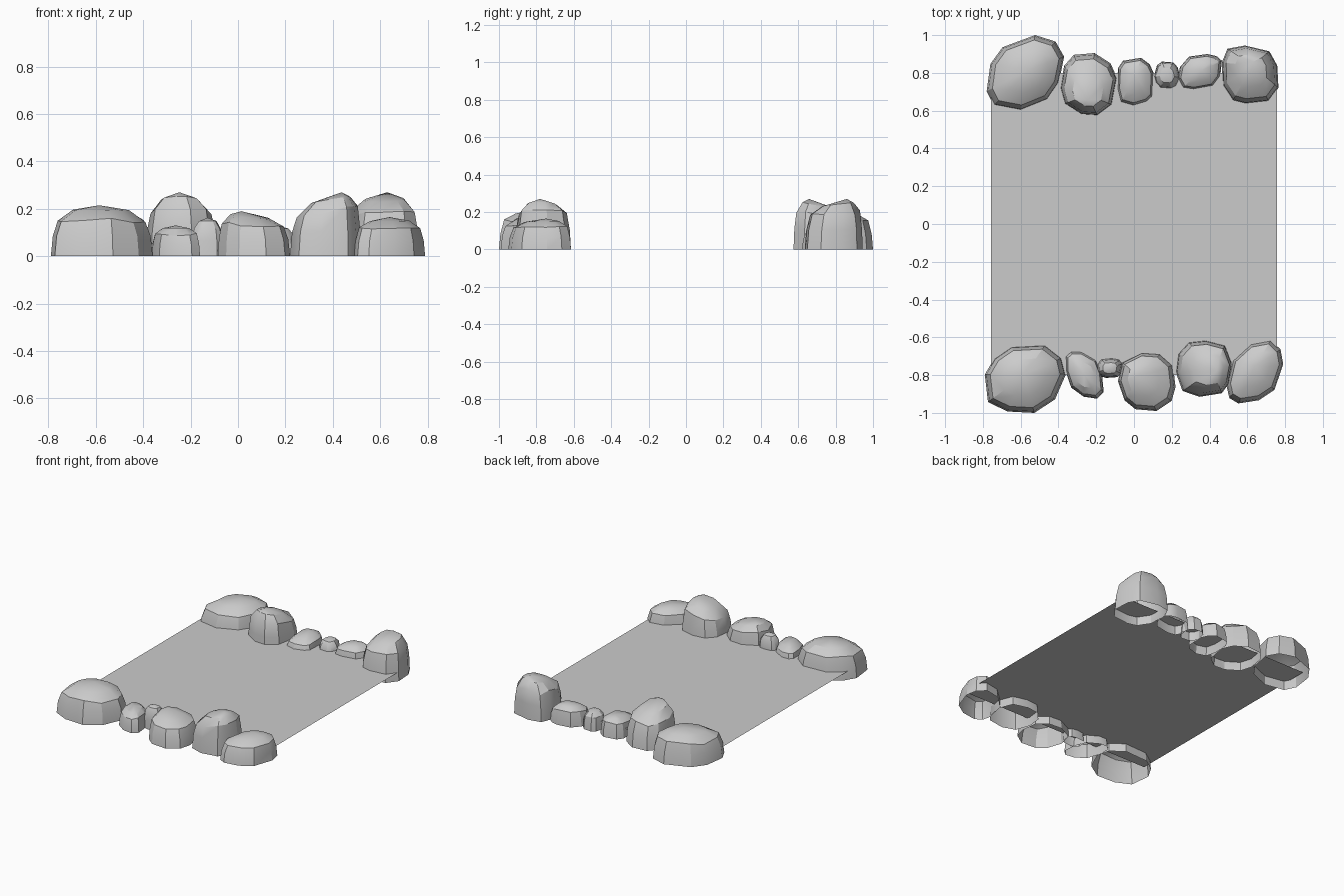
import bpy, bmesh, random
from math import sin, cos, tau, copysign

if "Cube" in bpy.data.objects:
    bpy.data.objects.remove(bpy.data.objects["Cube"])

random.seed(4)
SIDES = 10
SHEET_Z = 0.06
# (scale of the outline, share of the height) from the ground up to the crown
RINGS = [(1.0, 0.0), (0.96, 0.40), (0.86, 0.72), (0.55, 0.91)]


def add_object(name, bm):
    mesh = bpy.data.meshes.new(name)
    bm.to_mesh(mesh)
    bm.free()
    ob = bpy.data.objects.new(name, mesh)
    bpy.context.collection.objects.link(ob)
    return ob


def rock(name, x0, x1, y0, y1, h, skew=0.0, pu=0.0, pv=0.0, tilt=0.18, box=0.85):
    """Open-bottomed boulder filling the box; pu, pv place its peak (-1..1)."""
    # faceted, slightly irregular outline fitted to the unit square
    pts = []
    off = random.uniform(0, 0.6)
    for i in range(SIDES):
        t = off + tau * (i + random.uniform(-0.18, 0.18)) / SIDES
        c, s = cos(t), sin(t + skew)
        r = random.uniform(0.96, 1.04)
        pts.append((copysign(abs(c) ** box, c) * r, copysign(abs(s) ** box, s) * r))
    us, vs = [p[0] for p in pts], [p[1] for p in pts]
    pts = [(2 * (u - min(us)) / (max(us) - min(us)) - 1,
            2 * (v - min(vs)) / (max(vs) - min(vs)) - 1) for u, v in pts]
    cx, cy, rx, ry = (x0 + x1) / 2, (y0 + y1) / 2, (x1 - x0) / 2, (y1 - y0) / 2

    bm = bmesh.new()
    rows = []
    for k, (s, f) in enumerate(RINGS):
        row = []
        for u, v in pts:
            a, b = u * s + pu * (1 - s) * 0.7, v * s + pv * (1 - s) * 0.7
            # crown leans towards the peak
            lean = 1 + tilt * f * (a * pu + b * pv - pu * pu - pv * pv)
            z = h * f * lean
            if k == 2:
                z *= random.uniform(0.92, 1.06)
            row.append(bm.verts.new((cx + a * rx, cy + b * ry, min(z, h))))
        rows.append(row)
    for low, up in zip(rows, rows[1:]):
        for i in range(SIDES):
            j = (i + 1) % SIDES
            bm.faces.new((low[i], low[j], up[j], up[i]))
    peak = bm.verts.new((cx + pu * rx, cy + pv * ry, h))
    for i in range(SIDES):
        bm.faces.new((rows[-1][i], rows[-1][(i + 1) % SIDES], peak))
    return add_object(name, bm)


# Flat sheet between the two rows, held a little above the rock bases
bm = bmesh.new()
bm.faces.new([bm.verts.new((x, y, SHEET_Z)) for x, y in
              ((-0.757, -0.8), (0.757, -0.8), (0.757, 0.8), (-0.757, 0.8))])
add_object("ground_sheet", bm)

# Back row of boulders, left to right
back = [
    rock("back_rock_1", -0.78, -0.37, 0.60, 1.00, 0.205, 0.35, 0.1, 0.1),
    rock("back_rock_2", -0.39, -0.09, 0.575, 0.905, 0.27, 0.0, -0.05, -0.5, 0.3),
    rock("back_rock_3", -0.09, 0.105, 0.62, 0.88, 0.135, 0.0, 0.0, 0.3, 0.18, 0.65),
    rock("back_rock_4", 0.105, 0.245, 0.715, 0.86, 0.128),
    rock("back_rock_5", 0.23, 0.465, 0.71, 0.90, 0.135, 0.25, 0.1, 0.1, 0.18, 0.7),
    rock("back_rock_6", 0.465, 0.765, 0.635, 0.945, 0.27, -0.1, 0.1, 0.45),
]
# Front row of boulders, left to right
front = [
    rock("front_rock_1", -0.79, -0.36, -1.00, -0.64, 0.215, 0.12, -0.05, 0.15),
    rock("front_rock_2", -0.365, -0.16, -0.925, -0.67, 0.13, -0.45, 0.0, 0.0),
    rock("front_rock_3", -0.195, -0.06, -0.815, -0.71, 0.163, box=0.7),
    rock("front_rock_4", -0.085, 0.22, -0.99, -0.68, 0.19, 0.0, -0.35, 0.2, 0.3),
    rock("front_rock_5", 0.22, 0.52, -0.915, -0.615, 0.27, 0.0, 0.45, -0.1, 0.25),
    rock("front_rock_6", 0.49, 0.79, -0.95, -0.615, 0.165, 0.42, 0.0, 0.2),
]

# Smooth rock faces with crisp facet edges
bpy.ops.object.select_all(action='DESELECT')
for ob in back + front:
    ob.select_set(True)
bpy.context.view_layer.objects.active = front[0]
bpy.ops.object.shade_smooth_by_angle(angle=0.5)
